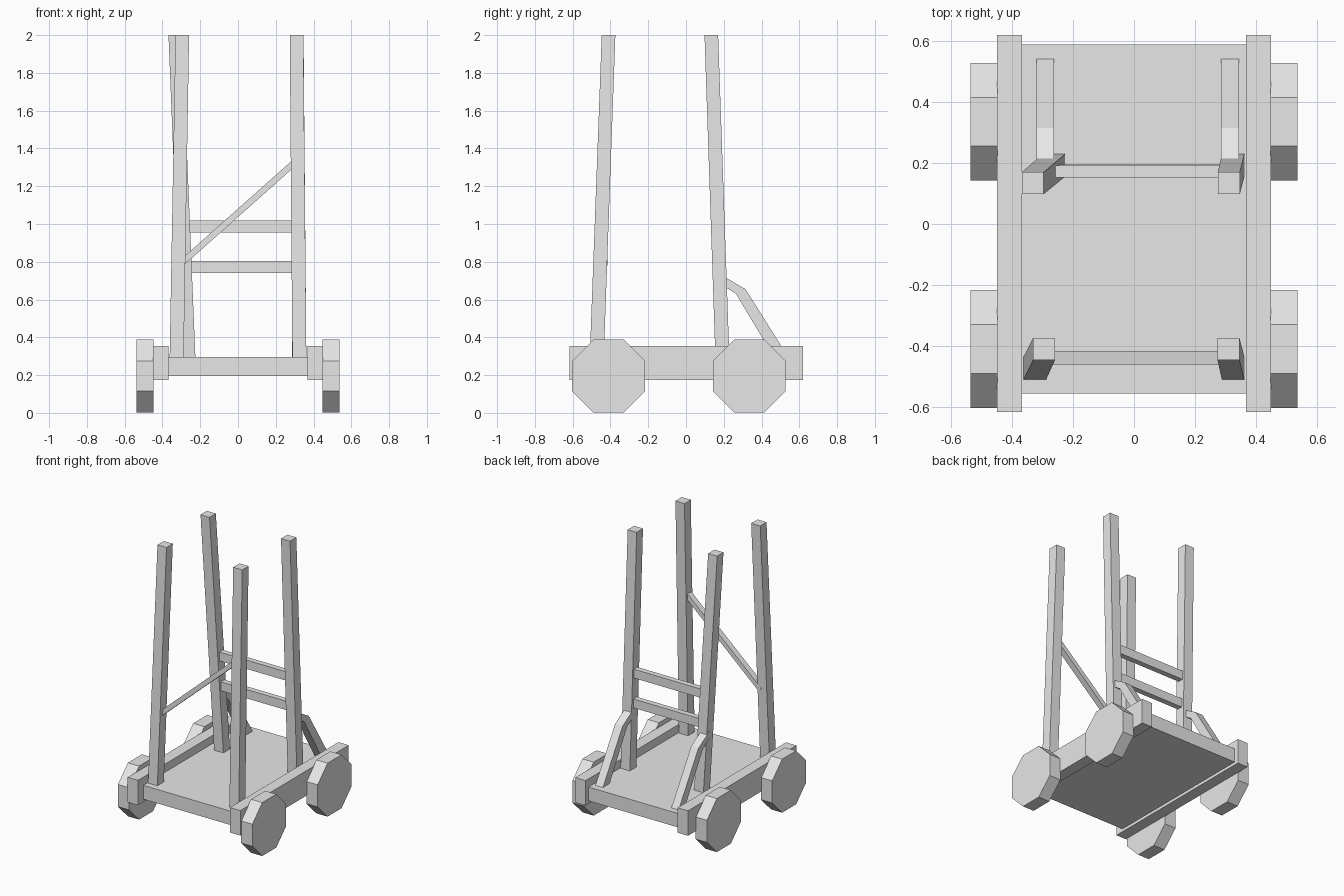
import bpy
import bmesh
from mathutils import Vector
from math import cos, sin, pi

default = bpy.data.objects.get("Cube")
if default:
    bpy.data.objects.remove(default, do_unlink=True)

grey = bpy.data.materials.new("plain_grey")
grey.use_nodes = True
grey.diffuse_color = (0.8, 0.8, 0.8, 1)
grey.node_tree.nodes["Principled BSDF"].inputs["Base Color"].default_value = (0.8, 0.8, 0.8, 1)


def loft(name, ring_a, ring_b):
    """Solid between two matching rings of points."""
    bm = bmesh.new()
    a = [bm.verts.new(p) for p in ring_a]
    b = [bm.verts.new(p) for p in ring_b]
    bm.faces.new(a)
    bm.faces.new(b)
    for i in range(len(a)):
        j = (i + 1) % len(a)
        bm.faces.new((a[i], a[j], b[j], b[i]))
    bmesh.ops.recalc_face_normals(bm, faces=bm.faces)
    mesh = bpy.data.meshes.new(name)
    bm.to_mesh(mesh)
    bm.free()
    mesh.materials.append(grey)
    obj = bpy.data.objects.new(name, mesh)
    bpy.context.collection.objects.link(obj)
    return obj


def rect(x0, x1, y0, y1, z):
    return [(x0, y0, z), (x1, y0, z), (x1, y1, z), (x0, y1, z)]


def box(name, x0, x1, y0, y1, z0, z1):
    return loft(name, rect(x0, x1, y0, y1, z0), rect(x0, x1, y0, y1, z1))


def extrude_x(name, profile, x0, x1):
    """Extrude a (y, z) profile along x."""
    return loft(name, [(x0, y, z) for y, z in profile], [(x1, y, z) for y, z in profile])


def post(name, bottom, top):
    """Leaning square post from the deck to the top."""
    ends = [rect(x - w, x + w, y - w, y + w, z)
            for (x, y), z, w in ((bottom, 0.28, 0.037), (top, 2.0, 0.036))]
    return loft(name, *ends)


def rail(name, start, end, depth, height):
    """Straight rail in the x-z plane."""
    a, b = Vector(start), Vector(end)
    along = (b - a).normalized()
    up = Vector((-along.z, 0, along.x)) * height / 2
    out = Vector((0, depth / 2, 0))
    corners = (up + out, up - out, -up - out, -up + out)
    return loft(name, [a + c for c in corners], [b + c for c in corners])


# Deck and side beams
box("deck", -0.37, 0.37, -0.556, 0.588, 0.196, 0.296)
for side, s in (("left", 1), ("right", -1)):
    box(side + "_side_beam", s * 0.367, s * 0.45, -0.616, 0.62, 0.175, 0.355)

    # Octagonal wheels
    for end, y in (("front", -0.41), ("rear", 0.335)):
        r = 0.193 / cos(pi / 8)
        ring = [(y + r * cos((k + 0.5) * pi / 4), 0.195 + r * sin((k + 0.5) * pi / 4))
                for k in range(8)]
        extrude_x(f"{end}_{side}_wheel", ring, s * 0.447, s * 0.537)

# Leaning posts
post("front_left_post", (0.325, -0.473), (0.310, -0.410))
post("front_right_post", (-0.325, -0.473), (-0.295, -0.410))
post("rear_left_post", (0.325, 0.193), (0.311, 0.134))
post("rear_right_post", (-0.262, 0.193), (-0.332, 0.134))

# Cross rails between the rear posts
rail("upper_rear_rail", (-0.29, 0.172, 0.986), (0.31, 0.172, 0.986), 0.04, 0.064)
rail("lower_rear_rail", (-0.28, 0.175, 0.772), (0.31, 0.175, 0.772), 0.04, 0.064)

# Diagonal brace between the front posts
rail("front_diagonal_brace", (-0.30, -0.438, 0.792), (0.31, -0.438, 1.335), 0.044, 0.033)

# Bent struts behind the rear posts
strut = [(0.19, 0.728), (0.315, 0.655), (0.545, 0.29),
         (0.468, 0.29), (0.265, 0.63), (0.19, 0.678)]
extrude_x("left_rear_strut", strut, 0.285, 0.345)
extrude_x("right_rear_strut", strut, -0.32, -0.262)
